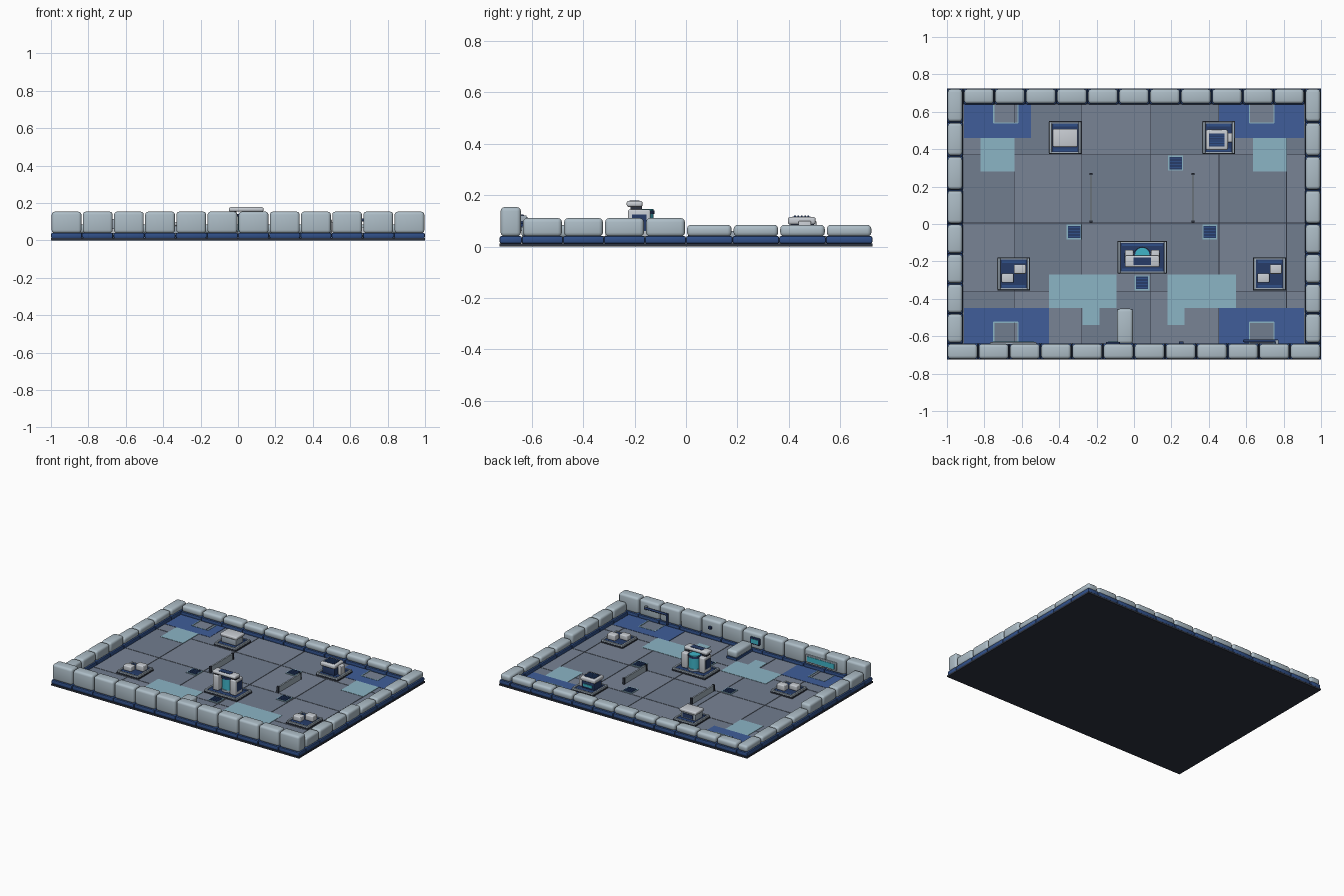
import bpy, bmesh
from math import radians, pi
from mathutils import Matrix


def mat(name, r, g, b):
    m = bpy.data.materials.new(name)
    m.diffuse_color = (r, g, b, 1)
    return m


WALL = mat("pale_panel", 0.42, 0.51, 0.57)
LIGHT = mat("light_metal", 0.58, 0.61, 0.65)
TRIM = mat("steel_trim", 0.36, 0.43, 0.50)
BASE = mat("base_blue", 0.03, 0.08, 0.25)
NAVY = mat("navy", 0.02, 0.045, 0.14)
DARK = mat("dark_slab", 0.027, 0.033, 0.05)
TILE_A = mat("tile_a", 0.19, 0.23, 0.30)
TILE_B = mat("tile_b", 0.165, 0.205, 0.275)
BLUE = mat("zone_blue", 0.05, 0.11, 0.32)
AQUA = mat("zone_aqua", 0.26, 0.46, 0.56)
GLOW = mat("glow_cyan", 0.05, 0.46, 0.58)


def finish(name, bm, m, smooth):
    me = bpy.data.meshes.new(name)
    bm.to_mesh(me)
    bm.free()
    me.materials.append(m)
    ob = bpy.data.objects.new(name, me)
    bpy.context.collection.objects.link(ob)
    if smooth:
        for p in me.polygons:
            p.use_smooth = True
        me.set_sharp_from_angle(angle=radians(35))
    return ob


def box(name, x0, x1, y0, y1, z0, z1, m, r=0.0, seg=3):
    """Box given by its limits, with optional rounded edges."""
    bm = bmesh.new()
    bmesh.ops.create_cube(bm, size=1)
    bmesh.ops.scale(bm, vec=(x1 - x0, y1 - y0, z1 - z0), verts=bm.verts)
    bmesh.ops.translate(bm, vec=((x0 + x1) / 2, (y0 + y1) / 2, (z0 + z1) / 2), verts=bm.verts)
    if r:
        bmesh.ops.bevel(bm, geom=bm.edges[:], offset=r, segments=seg, profile=0.5, affect='EDGES')
    return finish(name, bm, m, bool(r))


def cbox(name, cx, cy, w, d, z0, z1, m, r=0.0):
    return box(name, cx - w / 2, cx + w / 2, cy - d / 2, cy + d / 2, z0, z1, m, r)


def cyl(name, loc, rad, h, m, rot=None, n=24):
    bm = bmesh.new()
    mx = Matrix.Translation(loc) @ (rot or Matrix())
    bmesh.ops.create_cone(bm, cap_ends=True, segments=n, radius1=rad, radius2=rad, depth=h, matrix=mx)
    return finish(name, bm, m, True)


F = 0.018  # floor surface height

# Floor slab and tiles
box("floor_slab", -1, 1, -0.725, 0.725, 0, 0.012, DARK)
xs = [-0.915, -0.64, -0.28, 0.09, 0.455, 0.815, 0.915]
ys = [-0.64, -0.36, 0.005, 0.37, 0.64]
for i in range(len(xs) - 1):
    for j in range(len(ys) - 1):
        box("floor_tile", xs[i] + .002, xs[i + 1] - .002, ys[j] + .002, ys[j + 1] - .002,
            0.010, F, TILE_A if (i + j) % 2 else TILE_B)


# Perimeter walls: rounded block over a blue foot
def wall_block(x0, x1, y0, y1, top):
    box("wall_foot", x0 + .001, x1 - .001, y0, y1, 0.012, 0.041, BASE, 0.007, 2)
    g = 0.004
    box("wall_block", x0 + g, x1 - g, y0 + g, y1 - g, 0.039, top, WALL, 0.016)


for i in range(12):
    wall_block(-1 + i / 6, -1 + (i + 1) / 6, -0.725, -0.638, 0.154)
for i in range(11):
    wall_block(-0.912 + i * 0.1658, -0.912 + (i + 1) * 0.1658, 0.64, 0.725, 0.085)
for x0, x1 in ((-1, -0.914), (0.914, 1)):
    for i in range(4):
        a, b = -0.638 + i * 0.1595, 0.0 + i * 0.18125
        wall_block(x0, x1, a, a + 0.1595, 0.111)
        wall_block(x0, x1, b, b + 0.18125, 0.085)
box("stub_foot", -0.088, -0.008, -0.64, -0.455, F, 0.035, BASE)
box("stub_wall", -0.09, -0.006, -0.64, -0.453, 0.033, 0.085, WALL, 0.016)

# Blue corner zones, each wrapped around a lined floor socket
for x0, x1, s in ((-0.91, -0.55, 1), (0.455, 0.91, 1), (-0.91, -0.455, -1), (0.455, 0.91, -1)):
    cx = -0.685 if x0 < 0 else 0.683
    n0, n1 = cx - 0.065, cx + 0.065
    yi, yn, yo = (0.46, 0.54, 0.64) if s > 0 else (-0.45, -0.525, -0.64)

    def strip(name, a, b, c, d, z, m):
        box(name, a, b, min(c, d), max(c, d), F - .002, z, m)
    strip("blue_zone", x0, n0, yi, yo, F + .002, BLUE)
    strip("blue_zone", n1, x1, yi, yo, F + .002, BLUE)
    strip("blue_zone", n0, n1, yi, yn, F + .002, BLUE)
    strip("socket_line", n0 - .003, n0 + .003, yn, yo, F + .004, AQUA)
    strip("socket_line", n1 - .003, n1 + .003, yn, yo, F + .004, AQUA)
    strip("socket_line", n0, n1, yn - .003, yn + .003, F + .004, AQUA)

# Aqua zones
for x0, x1, y0, y1 in ((-0.82, -0.64, 0.28, 0.46), (0.635, 0.815, 0.28, 0.46),
                       (-0.455, -0.093, -0.45, -0.27), (-0.275, -0.185, -0.54, -0.45),
                       (0.18, 0.545, -0.45, -0.27), (0.18, 0.27, -0.54, -0.45)):
    box("aqua_zone", x0, x1, y0, y1, F - .002, F + .002, AQUA)

# Low divider rails
for x in (-0.231, 0.315):
    cbox("divider_panel", x, 0.14, 0.011, 0.26, F, 0.06, TRIM)
    for y in (0.013, 0.267):
        cbox("divider_post", x, y, 0.016, 0.012, F, 0.063, DARK)

# Floor vents
for x, y in ((0.223, 0.325), (-0.32, -0.043), (0.405, -0.043), (0.043, -0.315)):
    cbox("vent_frame", x, y, 0.08, 0.08, F - .002, F + .004, AQUA)
    cbox("vent_plate", x, y, 0.066, 0.066, F, F + .006, NAVY)
    for k in range(4):
        cbox("vent_slat", x, y - 0.024 + k * 0.016, 0.06, 0.005, F, F + .009, BASE)


# Equipment pads with trim rails
def pad(cx, cy, w, d):
    cbox("pad_skirt", cx, cy, w, d, F - .002, 0.028, DARK)
    cbox("pad_deck", cx, cy, w - .02, d - .02, F, 0.036, NAVY)
    for s in (-1, 1):
        cbox("pad_rail", cx + s * (w / 2 - .009), cy, 0.014, d - .004, F, 0.042, TRIM, 0.004)
        cbox("pad_edge", cx, cy + s * (d / 2 - .007), w - .03, 0.008, F, 0.039, TRIM)
        cbox("pad_stripe", cx, cy + s * (d / 2 - .022), w - .05, 0.012, F, 0.038, BASE)


# Twin-cube pads
for cx in (-0.643, 0.725):
    pad(cx, -0.267, 0.175, 0.175)
    cbox("small_crate", cx + 0.033, -0.241, 0.064, 0.05, 0.034, 0.075, LIGHT, 0.006)
    cbox("small_crate", cx - 0.033, -0.289, 0.064, 0.05, 0.034, 0.070, LIGHT, 0.006)

# Storage crate pad
pad(-0.368, 0.462, 0.175, 0.175)
cbox("crate_body", -0.368, 0.46, 0.12, 0.085, 0.034, 0.08, TRIM, 0.005)
cbox("crate_lid", -0.368, 0.46, 0.134, 0.096, 0.078, 0.1, LIGHT, 0.007)
cbox("crate_panel", -0.368, 0.505, 0.08, 0.008, 0.045, 0.072, NAVY)

# Generator pad
pad(0.453, 0.462, 0.175, 0.175)
cbox("generator_body", 0.443, 0.452, 0.1, 0.09, 0.034, 0.09, NAVY, 0.005)
cbox("generator_top", 0.443, 0.45, 0.118, 0.108, 0.086, 0.115, LIGHT, 0.009)
cbox("generator_grille", 0.443, 0.45, 0.084, 0.07, 0.1, 0.117, NAVY)
for k in range(5):
    cbox("grille_slat", 0.443, 0.424 + k * 0.013, 0.08, 0.006, 0.11, 0.121, BASE)
cbox("generator_side_box", 0.512, 0.462, 0.028, 0.05, 0.034, 0.1, LIGHT, 0.005)
cbox("generator_light", 0.443, 0.499, 0.07, 0.008, 0.05, 0.068, GLOW)

# Central console: cyan tank between two columns under a top bar
CX, CY = 0.044, -0.178
pad(CX, CY, 0.265, 0.175)
for s in (-1, 1):
    cbox("console_column", CX + s * 0.07, CY - .004, 0.046, 0.088, 0.034, 0.145, LIGHT, 0.008)
    cbox("column_side_panel", CX + s * 0.093, CY - .004, 0.006, 0.055, 0.06, 0.125, NAVY)
    cbox("column_cap", CX + s * 0.07, CY - .015, 0.036, 0.045, 0.14, 0.158, DARK)
cyl("tank", (CX, -0.17, 0.085), 0.044, 0.1, GLOW)
cyl("tank_collar_low", (CX, -0.17, 0.042), 0.049, 0.018, TRIM)
cyl("tank_collar_high", (CX, -0.17, 0.134), 0.047, 0.014, NAVY)
cyl("tank_cap", (CX, -0.165, 0.142), 0.038, 0.008, GLOW)
cbox("console_top_bar", CX, -0.2, 0.185, 0.062, 0.154, 0.178, LIGHT, 0.009)
cbox("console_top_panel", CX, -0.2, 0.095, 0.04, 0.17, 0.18, NAVY)

# Fittings on the inner face of the front wall
box("wall_screen_frame", -0.77, -0.52, -0.645, -0.632, 0.06, 0.115, TRIM, 0.004)
box("wall_screen", -0.755, -0.535, -0.64, -0.629, 0.07, 0.105, GLOW)
box("wall_monitor_frame", -0.15, -0.075, -0.645, -0.63, 0.075, 0.125, NAVY, 0.004)
box("wall_monitor", -0.14, -0.085, -0.64, -0.627, 0.085, 0.115, GLOW)
box("wall_knob", 0.24, 0.265, -0.645, -0.628, 0.09, 0.11, NAVY, 0.004)
cyl("wall_pipe", (0.68, -0.625, 0.11), 0.008, 0.18, NAVY, Matrix.Rotation(pi / 2, 4, 'Y'), 12)
cyl("wall_pipe_drop", (0.59, -0.625, 0.076), 0.008, 0.08, NAVY, None, 12)
cbox("pipe_bracket", 0.765, -0.632, 0.016, 0.024, 0.098, 0.122, TRIM)
